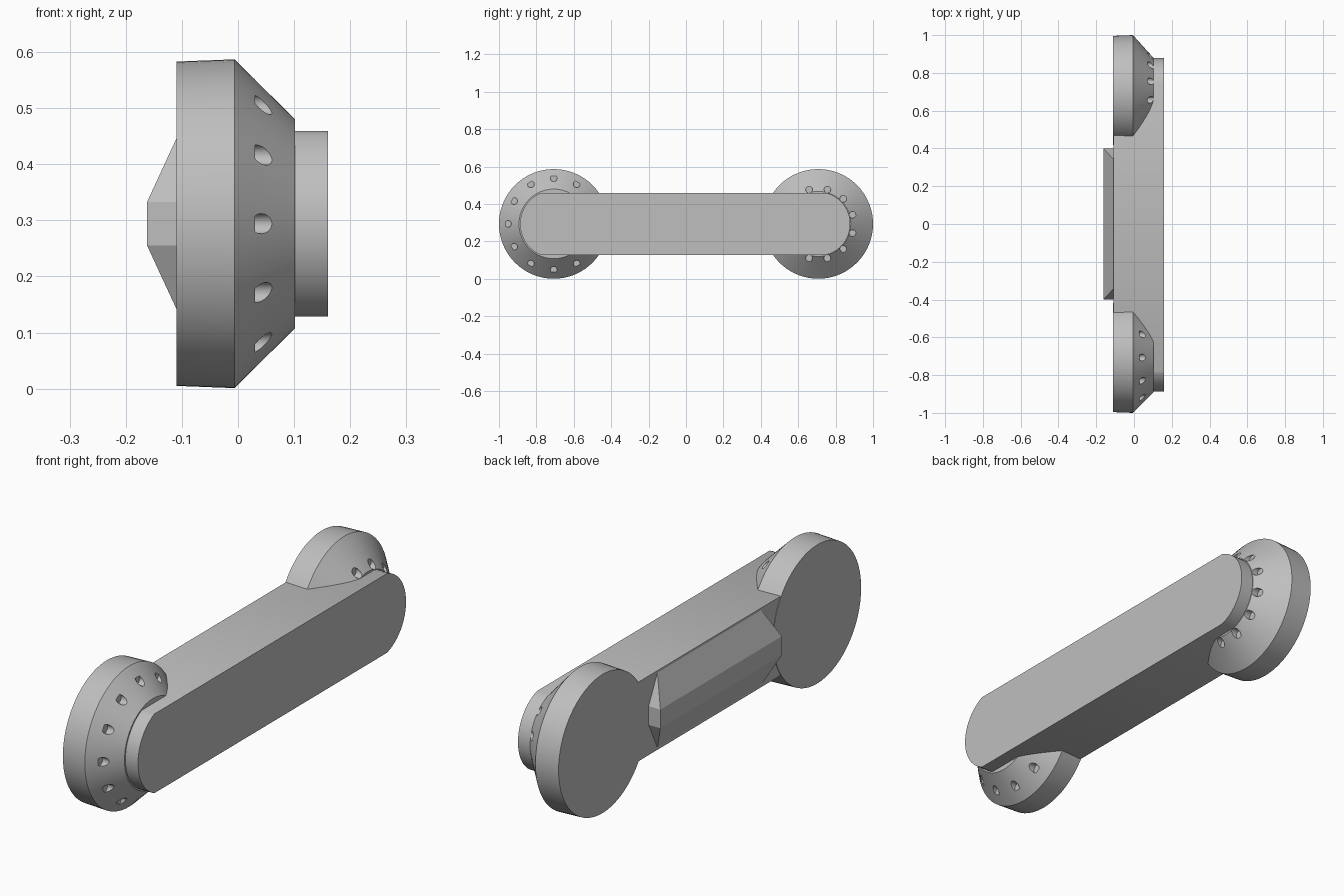
import bpy, bmesh
from math import pi, sin, cos, asin, sqrt, radians

if "Cube" in bpy.data.objects:
    bpy.data.objects.remove(bpy.data.objects["Cube"])

HUB_Y, MID_Z = 0.707, 0.294     # hub centres
BACK, FACE = -0.11, 0.16        # depth of the body along x
HALF = 0.165                    # half height of the bar
RIM = 0.293
SIDES = 72

grey = bpy.data.materials.new("plain grey")
grey.use_nodes = True
grey.diffuse_color = (0.52, 0.52, 0.52, 1)
grey.node_tree.nodes["Principled BSDF"].inputs["Base Color"].default_value = grey.diffuse_color


def finish(name, bm):
    bmesh.ops.recalc_face_normals(bm, faces=bm.faces)
    mesh = bpy.data.meshes.new(name)
    bm.to_mesh(mesh)
    bm.free()
    mesh.materials.append(grey)
    ob = bpy.data.objects.new(name, mesh)
    bpy.context.collection.objects.link(ob)
    return ob


def select(ob):
    bpy.ops.object.select_all(action="DESELECT")
    ob.select_set(True)
    bpy.context.view_layer.objects.active = ob


def smooth(ob):
    select(ob)
    bpy.ops.object.shade_smooth_by_angle(angle=radians(30))


def add_stack(bm, y, z, profile, sides):
    """Closed round solid along x from (x, radius) pairs."""
    rings = []
    for x, r in profile:
        rings.append([bm.verts.new((x, y + r * cos(2 * pi * i / sides),
                                    z + r * sin(2 * pi * i / sides))) for i in range(sides)])
    for a, b in zip(rings, rings[1:]):
        for i in range(sides):
            j = (i + 1) % sides
            bm.faces.new((a[i], a[j], b[j], b[i]))
    bm.faces.new(rings[0][::-1])
    bm.faces.new(rings[-1])


def make_hub(name, y, cap_radius, hole_ring, hole_floor, first_angle):
    # Rim with a conical front
    bm = bmesh.new()
    add_stack(bm, y, MID_Z, [(BACK, RIM - 0.004), (-0.006, RIM), (0.102, cap_radius)], SIDES)
    hub = finish(name, bm)
    # Ring of blind holes
    bm = bmesh.new()
    for k in range(12):
        a = radians(first_angle + 30 * k)
        add_stack(bm, y + hole_ring * cos(a), MID_Z + hole_ring * sin(a),
                  [(hole_floor, 0.018), (0.2, 0.018)], 20)
    cutter = finish(name + "_hole_cutter", bm)
    cutter.hide_render = True
    mod = hub.modifiers.new("holes", "BOOLEAN")
    mod.operation, mod.solver, mod.object = "DIFFERENCE", "EXACT", cutter
    select(hub)
    bpy.ops.object.modifier_apply(modifier=mod.name)
    bpy.data.objects.remove(cutter)
    smooth(hub)


make_hub("front_hub", -HUB_Y, 0.186, 0.245, 0.03, 0)
make_hub("rear_hub", HUB_Y, 0.174, 0.19, 0.072, 15)

# Connecting bar with arc-shaped ends
outline = []
for side, r in ((1, 0.171), (-1, 0.18)):
    reach = asin(HALF / r)
    for i in range(25):
        a = reach * (i / 12 - 1)
        outline.append((side * (HUB_Y + r * cos(a)), MID_Z + side * r * sin(a)))
bm = bmesh.new()
face = bm.faces.new([bm.verts.new((BACK + 0.002, y, z)) for y, z in outline])
ext = bmesh.ops.extrude_face_region(bm, geom=[face])
bmesh.ops.translate(bm, vec=(FACE - BACK - 0.002, 0, 0),
                    verts=[v for v in ext["geom"] if isinstance(v, bmesh.types.BMVert)])
if not face.is_valid or len(bm.faces) == len(outline) + 1:
    bmesh.ops.holes_fill(bm, edges=[e for e in bm.edges if e.is_boundary], sides=0)
smooth(finish("connecting_bar", bm))

# Faceted ridge on the back of the bar
bm = bmesh.new()
for sy in (-1, 1):
    for sz in (-1, 1):
        for x, y, h in ((BACK + 0.004, 0.34, 0.16), (BACK + 0.004, 0.4, 0.039), (-0.162, 0.4, 0.039)):
            bm.verts.new((x, sy * y, MID_Z + sz * h))
bmesh.ops.convex_hull(bm, input=bm.verts)
bmesh.ops.dissolve_limit(bm, angle_limit=0.01, verts=bm.verts, edges=bm.edges)
finish("back_ridge", bm)
